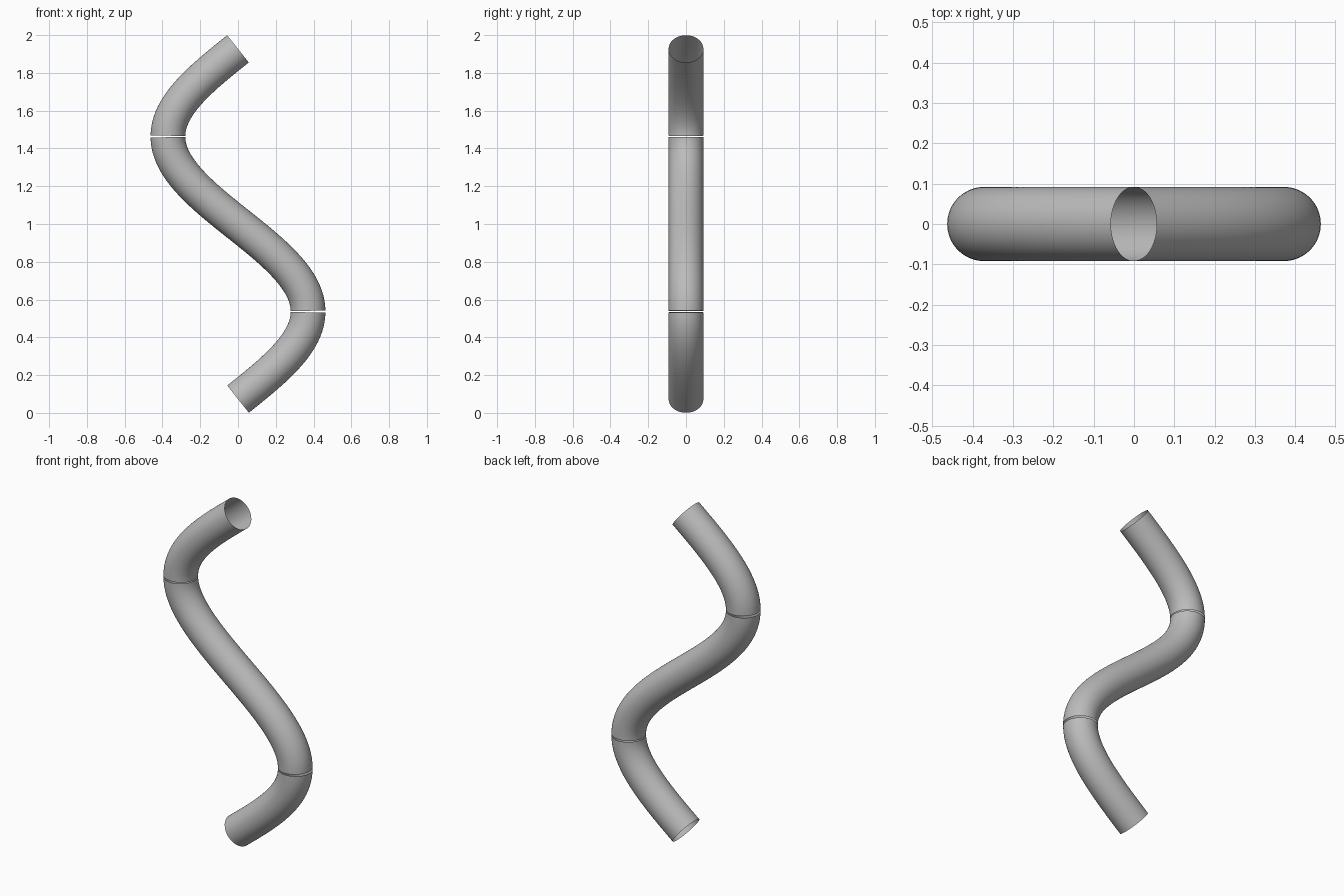
import bpy, bmesh, math
from mathutils import Vector

cube = bpy.data.objects.get("Cube")
if cube:
    bpy.data.objects.remove(cube, do_unlink=True)

RADIUS = 0.092
SWING = 0.371        # sideways reach of the wave
QUARTER = 0.4635     # height of a quarter wave
GAP = 0.004          # half of the slit between pieces
SIDES = 64
STEPS = 24           # rings per quarter wave

grey = bpy.data.materials.new("plain grey")
grey.use_nodes = True
colour = (0.5, 0.5, 0.5, 1)
grey.diffuse_color = colour
grey.node_tree.nodes["Principled BSDF"].inputs["Base Color"].default_value = colour


def tube_piece(name, z0, z1):
    """Open thin tube swept along the sine wave between two heights."""
    bm = bmesh.new()
    rings = []
    count = max(2, round((z1 - z0) / QUARTER * STEPS))
    for i in range(count + 1):
        z = z0 + (z1 - z0) * i / count
        phase = math.pi / 2 * (z - 1) / QUARTER
        centre = Vector((-SWING * math.sin(phase), 0, z))
        slope = -SWING * math.pi / 2 / QUARTER * math.cos(phase)
        across = Vector((1, 0, -slope)).normalized()
        ring = []
        for k in range(SIDES):
            a = math.tau * k / SIDES
            offset = across * math.cos(a) + Vector((0, math.sin(a), 0))
            ring.append(bm.verts.new(centre + offset * RADIUS))
        rings.append(ring)
    for low, high in zip(rings, rings[1:]):
        for k in range(SIDES):
            n = (k + 1) % SIDES
            bm.faces.new((low[k], low[n], high[n], high[k])).smooth = True
    mesh = bpy.data.meshes.new(name)
    bm.to_mesh(mesh)
    bm.free()
    mesh.materials.append(grey)
    bpy.context.collection.objects.link(bpy.data.objects.new(name, mesh))


# Three pieces, parted at the two outermost bends
tube_piece("lower_tube", 1 - 2 * QUARTER, 1 - QUARTER - GAP)
tube_piece("middle_tube", 1 - QUARTER + GAP, 1 + QUARTER - GAP)
tube_piece("upper_tube", 1 + QUARTER + GAP, 1 + 2 * QUARTER)
